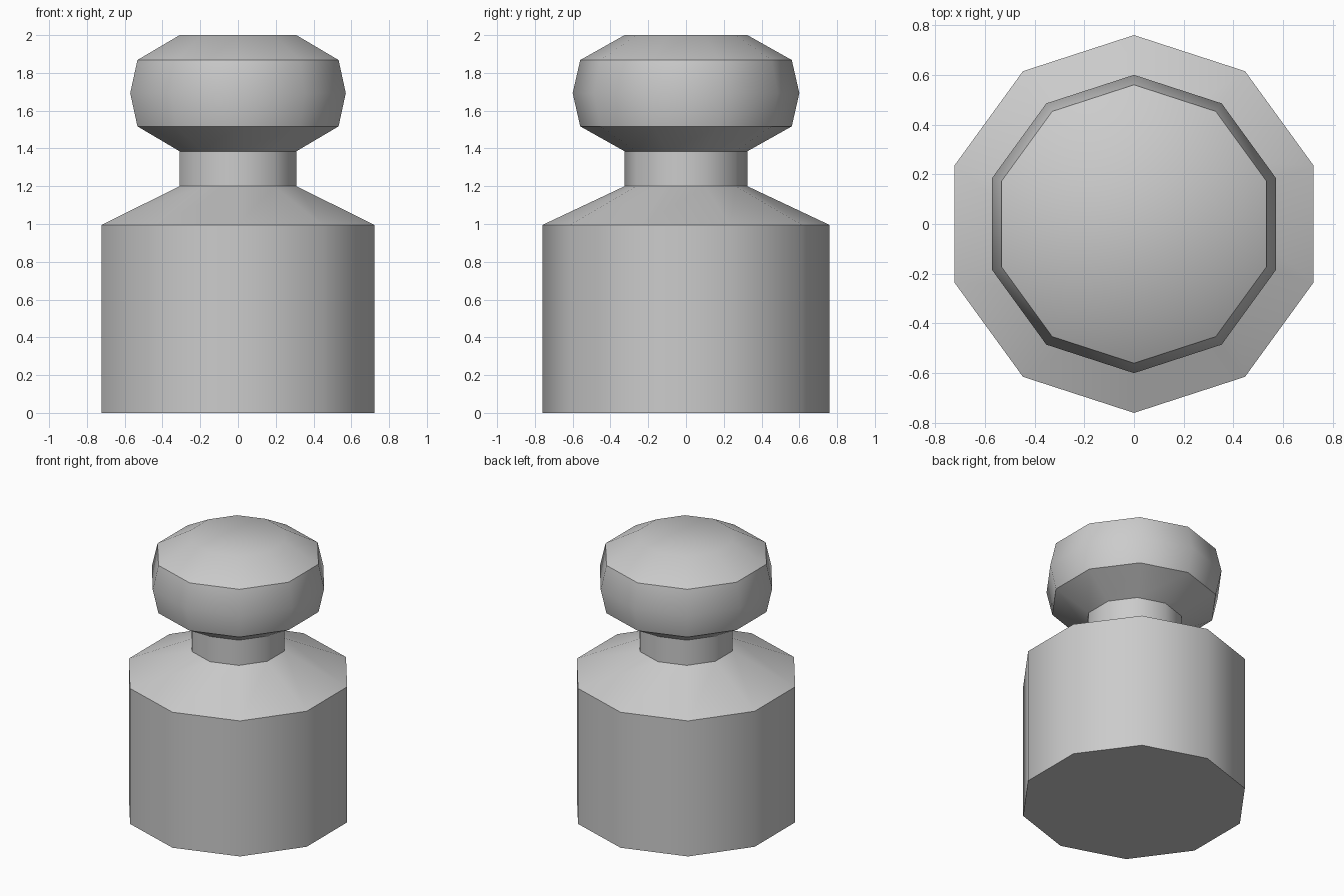
import bpy, bmesh, math

if "Cube" in bpy.data.objects:
    bpy.data.objects.remove(bpy.data.objects["Cube"])

SIDES = 10


def lathe(name, profile, cap_bottom=False, cap_top=False):
    """Revolve (radius, z) points into a ten-sided part with a corner on the y axis."""
    bm = bmesh.new()
    rings = []
    for r, z in profile:
        ring = []
        for i in range(SIDES):
            a = math.pi / 2 + 2 * math.pi * i / SIDES
            ring.append(bm.verts.new((r * math.cos(a), r * math.sin(a), z)))
        rings.append(ring)
    for lo, hi in zip(rings, rings[1:]):
        for i in range(SIDES):
            j = (i + 1) % SIDES
            bm.faces.new((lo[i], lo[j], hi[j], hi[i]))
    if cap_bottom:
        bm.faces.new(rings[0][::-1])
    if cap_top:
        bm.faces.new(rings[-1])
    mesh = bpy.data.meshes.new(name)
    bm.to_mesh(mesh)
    bm.free()
    obj = bpy.data.objects.new(name, mesh)
    bpy.context.collection.objects.link(obj)
    bpy.ops.object.select_all(action='DESELECT')
    obj.select_set(True)
    bpy.context.view_layer.objects.active = obj
    bpy.ops.object.shade_smooth_by_angle(angle=math.radians(40))
    return obj


# Body with sloped shoulder and narrow neck
lathe("body", [(0.76, 0), (0.76, 0.995), (0.325, 1.2), (0.325, 1.385)], cap_bottom=True)

# Bulging knob, open underneath where it joins the neck
lathe("knob", [(0.325, 1.385), (0.56, 1.517), (0.6, 1.693), (0.56, 1.868), (0.325, 2.0)],
      cap_top=True)
